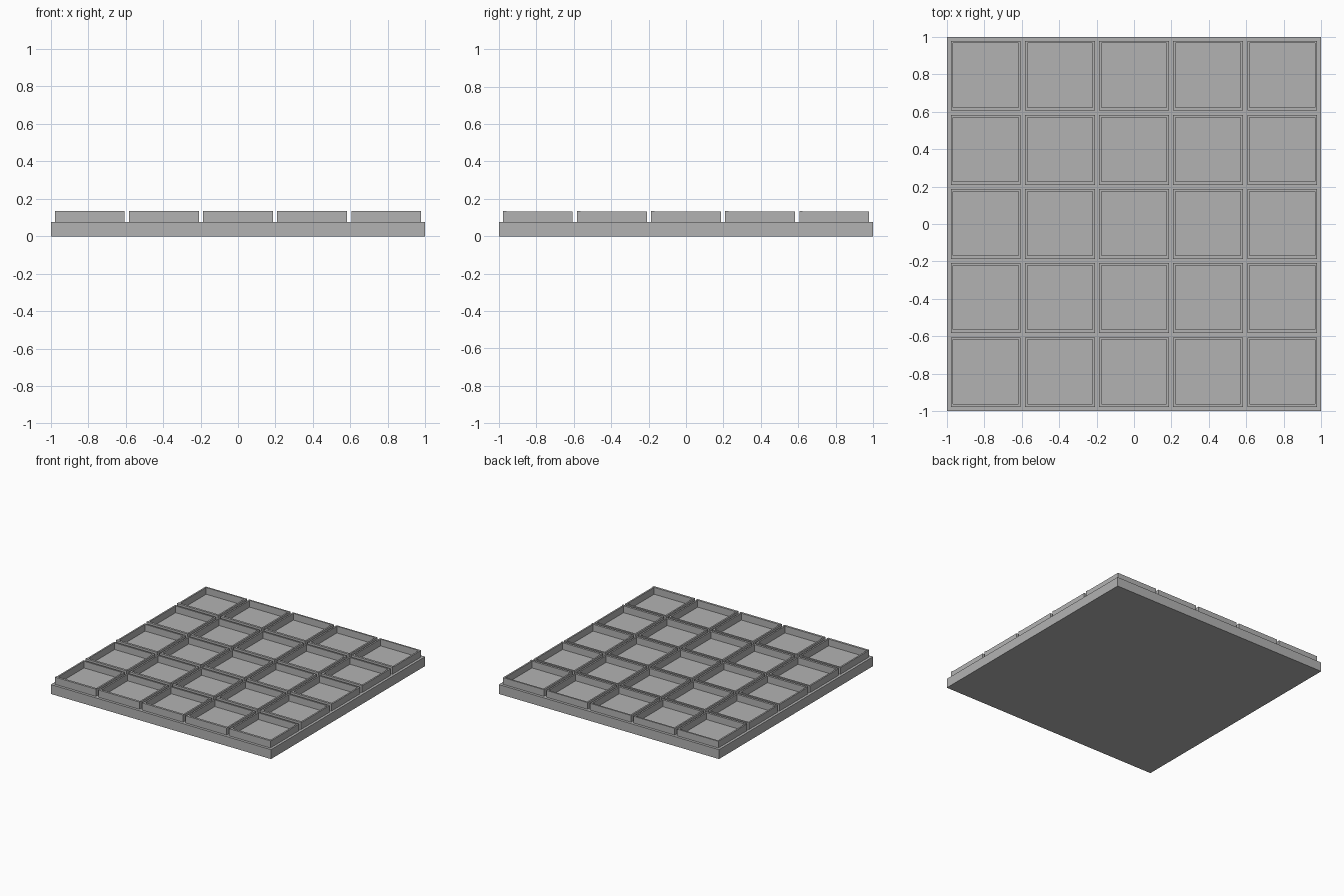
import bpy
import bmesh
from mathutils import Matrix, Vector

if "Cube" in bpy.data.objects:
    bpy.data.objects.remove(bpy.data.objects["Cube"], do_unlink=True)

BASE_H = 0.077
RIM_H = 0.055
LIP_H = 0.004
SIZE = 0.373
WALL = 0.018
PITCH = 0.396
COUNT = 5

grey = bpy.data.materials.new("plain_grey")
grey.use_nodes = True
colour = (0.45, 0.45, 0.45, 1)
grey.diffuse_color = colour
grey.node_tree.nodes["Principled BSDF"].inputs["Base Color"].default_value = colour


def add_box(bm, size, centre):
    matrix = Matrix.Translation(centre) @ Matrix.Diagonal((*size, 1))
    return bmesh.ops.create_cube(bm, size=1, matrix=matrix)


def finish(bm, name):
    mesh = bpy.data.meshes.new(name)
    bm.to_mesh(mesh)
    bm.free()
    mesh.materials.append(grey)
    return mesh


def place(mesh, name, location=(0, 0, 0)):
    obj = bpy.data.objects.new(name, mesh)
    obj.location = location
    bpy.context.collection.objects.link(obj)


# Base slab
bm = bmesh.new()
add_box(bm, (2, 2, BASE_H), (0, 0, BASE_H / 2))
place(finish(bm, "base_slab"), "base_slab")

# Square rim: inset the top, push it down to the slab, leave the slab as floor
bm = bmesh.new()
add_box(bm, (SIZE, SIZE, RIM_H), (0, 0, RIM_H / 2))
bm.normal_update()
top = max(bm.faces, key=lambda f: f.normal.z)
bottom = min(bm.faces, key=lambda f: f.normal.z)
bmesh.ops.inset_region(bm, faces=[top], thickness=WALL)
pit = bmesh.ops.extrude_face_region(bm, geom=[top])["geom"]
floor = [f for f in pit if isinstance(f, bmesh.types.BMFace)]
bmesh.ops.translate(bm, vec=Vector((0, 0, -RIM_H)), verts=floor[0].verts)
bmesh.ops.delete(bm, geom=list({top, bottom, *floor} & set(bm.faces)), context="FACES")
bmesh.ops.recalc_face_normals(bm, faces=bm.faces)

# Slightly taller front wall
add_box(bm, (SIZE, WALL, LIP_H), (0, (WALL - SIZE) / 2, RIM_H + LIP_H / 2))
rim = finish(bm, "cell_rim")

# Grid of cells sharing one mesh
middle = (COUNT - 1) / 2
for row in range(COUNT):
    for col in range(COUNT):
        place(rim, f"cell_rim_{row + 1}_{col + 1}",
              ((col - middle) * PITCH, (row - middle) * PITCH, BASE_H))
